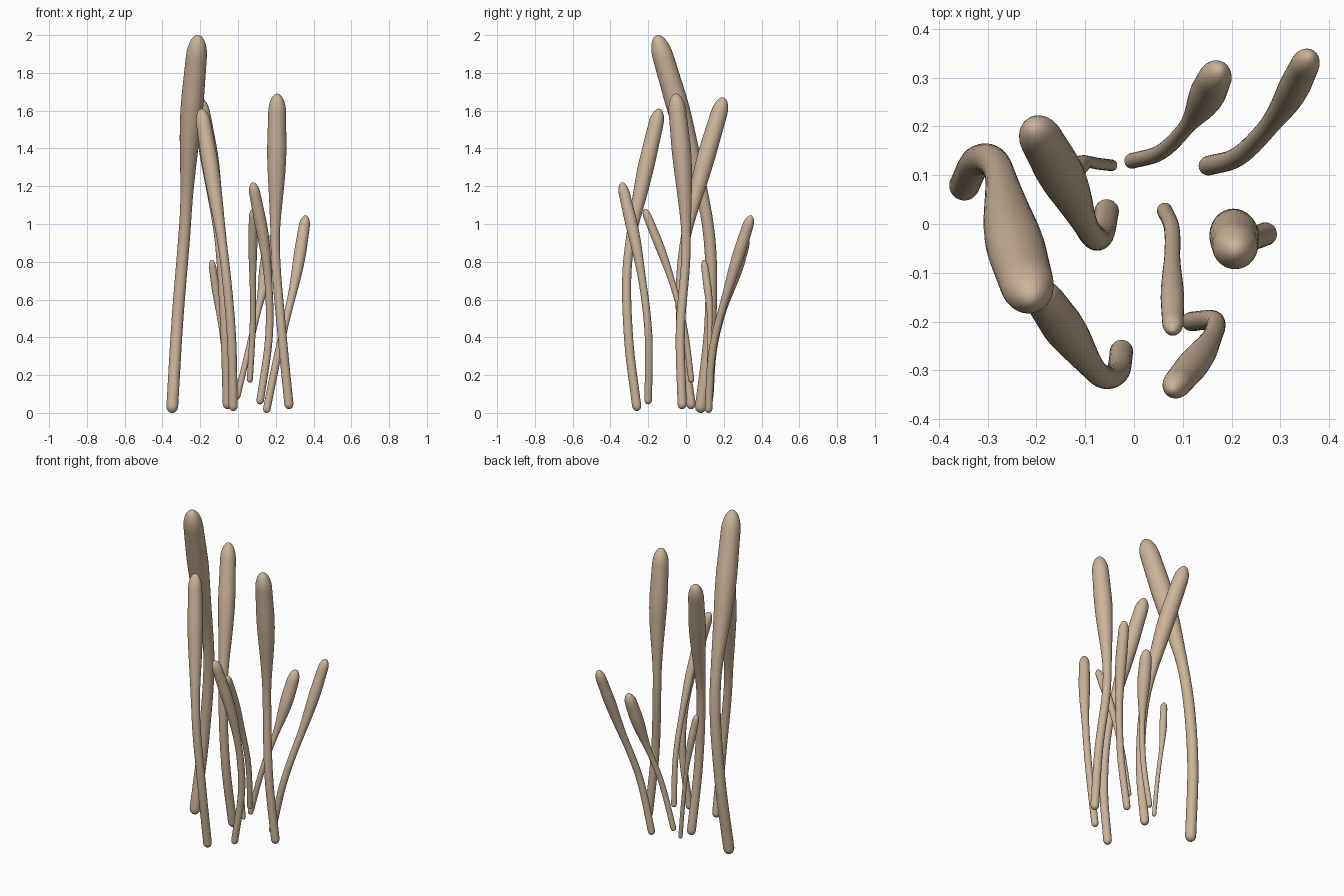
import bpy, bmesh, math
from mathutils import Vector

if "Cube" in bpy.data.objects:
    bpy.data.objects.remove(bpy.data.objects["Cube"])

mat = bpy.data.materials.new("pale tan")
mat.diffuse_color = (0.60, 0.46, 0.32, 1)
mat.use_nodes = True
mat.node_tree.nodes["Principled BSDF"].inputs["Base Color"].default_value = mat.diffuse_color


def spline(p, t):
    """Smooth curve through all the points, t from 0 to 1."""
    n = len(p) - 1
    p = [2 * p[0] - p[1]] + p + [2 * p[-1] - p[-2]]
    i = min(int(t * n), n - 1)
    u = t * n - i
    a, b, c, d = p[i:i + 4]
    return 0.5 * (2 * b + (c - a) * u + (2 * a - 5 * b + 4 * c - d) * u * u
                  + (3 * b - a - 3 * c + d) * u ** 3)


def radius(t, shaft, head, length):
    """Club profile: round foot, slim waist, swollen head, round tip."""
    u = min(1, max(0, (t - .52) / .31))
    r = shaft + (head - shaft) * u * u * (3 - 2 * u)
    if t > .83:
        r -= head * .7 * (t - .83)
    foot, tip = 1.2 * shaft / length, 1.9 * head / length
    if t < foot:
        r *= math.sqrt(max(0, 1 - (1 - t / foot) ** 2))
    if t > 1 - tip:
        r *= math.sqrt(max(0, 1 - ((t - 1 + tip) / tip) ** 2))
    return r


def stalk(name, shaft, head, z0, z1, *plan, rings=72, sides=28):
    """Sweep the club profile along plan points spaced evenly in height."""
    n = len(plan) - 1
    pts = [Vector((x, y, z0 + (z1 - z0) * i / n)) for i, (x, y) in enumerate(plan)]
    length = sum((b - a).length for a, b in zip(pts, pts[1:]))
    bm = bmesh.new()
    prev, first, last = None, bm.verts.new(pts[0]), bm.verts.new(pts[-1])
    for k in range(1, rings):
        t = (1 - math.cos(math.pi * k / rings)) / 2
        c = spline(pts, t)
        d = (spline(pts, min(1, t + .01)) - spline(pts, max(0, t - .01))).normalized()
        side = Vector((0, 1, 0)).cross(d).normalized()
        other = d.cross(side)
        r = radius(t, shaft, head, length)
        ring = [bm.verts.new(c + r * (math.cos(a) * side + math.sin(a) * other))
                for a in (2 * math.pi * j / sides for j in range(sides))]
        for j in range(sides):
            m = (j + 1) % sides
            if prev:
                bm.faces.new((prev[j], prev[m], ring[m], ring[j]))
            else:
                bm.faces.new((first, ring[m], ring[j]))
        prev = ring
    for j in range(sides):
        bm.faces.new((prev[j], prev[(j + 1) % sides], last))
    bmesh.ops.recalc_face_normals(bm, faces=bm.faces)
    for f in bm.faces:
        f.smooth = True
    me = bpy.data.meshes.new(name)
    bm.to_mesh(me)
    bm.free()
    me.materials.append(mat)
    bpy.context.collection.objects.link(bpy.data.objects.new(name, me))


# Large stalks: shaft radius, head radius, bottom, top, plan positions
stalk("tallest_stalk", .031, .06, 0, 2,
      (-.35, .075), (-.32, .13), (-.28, .115), (-.253, -.01), (-.21, -.155))
stalk("back_left_stalk", .025, .048, .02, 1.67,
      (-.055, .03), (-.068, -.025), (-.092, -.015), (-.138, .08), (-.205, .2))
stalk("front_left_stalk", .024, .043, .01, 1.61,
      (-.025, -.258), (-.035, -.305), (-.072, -.308), (-.13, -.232), (-.195, -.14))
stalk("right_club_stalk", .024, .051, .02, 1.69,
      (.272, -.02), (.231, -.03), (.198, 0), (.204, -.015), (.208, -.055))

# Small stalks
stalk("small_back_stalk", .012, .021, .03, .81,
      (-.045, .12), (-.07, .123), (-.103, .125), (-.14, .095))
stalk("back_leaning_stalk", .016, .037, .07, .94,
      (-.008, .128), (.062, .152), (.13, .23), (.175, .318))
stalk("right_leaning_stalk", .02, .032, 0, 1.045,
      (.148, .118), (.22, .143), (.302, .235), (.36, .345))
stalk("middle_thin_stalk", .016, .024, .16, 1.08,
      (.062, .03), (.078, -.013), (.078, -.1), (.08, -.22))
stalk("front_bent_stalk", .02, .032, .045, 1.22,
      (.115, -.2), (.166, -.2), (.148, -.253), (.078, -.34))
